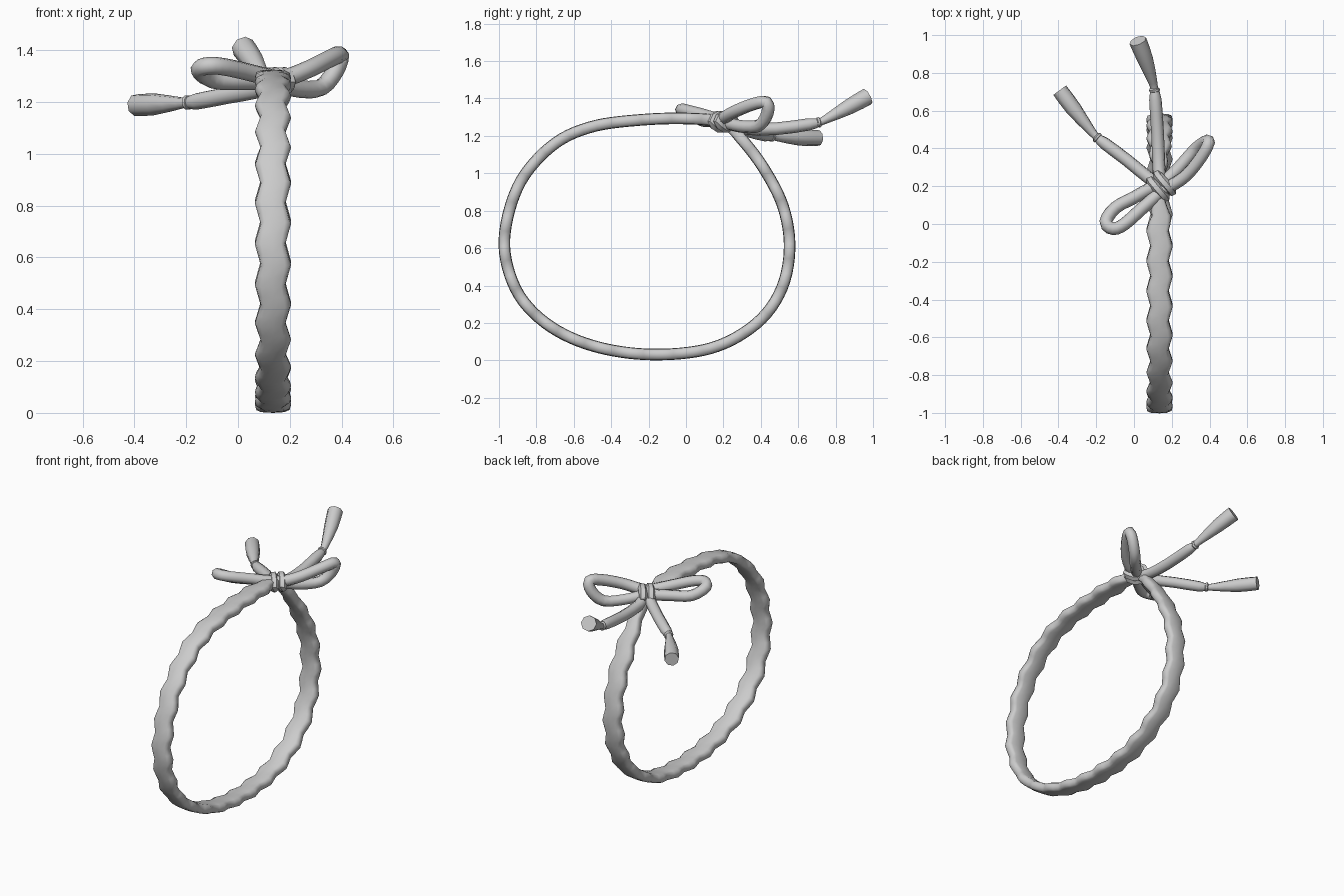
import bpy, bmesh, math
from mathutils import Vector

if "Cube" in bpy.data.objects:
    bpy.data.objects.remove(bpy.data.objects["Cube"])


def spline(pts, sub, closed=False):
    """Catmull-Rom resampling of points of any size."""
    n, out = len(pts), []
    for i in range(n if closed else n - 1):
        idx = [(i + k) % n if closed else min(max(i + k, 0), n - 1) for k in (-1, 0, 1, 2)]
        a, b, c, d = (pts[k] for k in idx)
        for s in range(sub):
            t = s / sub
            out.append(tuple(
                0.5 * (2*q + (r-p)*t + (2*p-5*q+4*r-u)*t*t + (3*q-p-3*r+u)*t**3)
                for p, q, r, u in zip(a, b, c, d)))
    if not closed:
        out.append(tuple(pts[-1]))
    return out


def skin(name, rings, closed=False, angle=50):
    """Join vertex rings with quads, capping open ends."""
    bm = bmesh.new()
    vr = [[bm.verts.new(p) for p in r] for r in rings]
    n, m = len(vr), len(vr[0])
    for i in range(n if closed else n - 1):
        a, b = vr[i], vr[(i + 1) % n]
        for j in range(m):
            bm.faces.new((a[j], a[(j+1) % m], b[(j+1) % m], b[j]))
    if not closed:
        bm.faces.new(vr[0])
        bm.faces.new(vr[-1])
    bmesh.ops.recalc_face_normals(bm, faces=bm.faces)
    me = bpy.data.meshes.new(name)
    bm.to_mesh(me)
    bm.free()
    ob = bpy.data.objects.new(name, me)
    bpy.context.collection.objects.link(ob)
    bpy.context.view_layer.objects.active = ob
    ob.select_set(True)
    bpy.ops.object.shade_smooth_by_angle(angle=math.radians(angle))
    ob.select_set(False)
    return ob


def tube(name, pts, sub=3, closed=False, sides=8):
    """Round cord through (x, y, z, radius) points."""
    path = spline(pts, sub, closed)
    n, rings, side = len(path), [], None
    for i, p in enumerate(path):
        a = path[(i - 1) % n] if closed else path[max(i - 1, 0)]
        b = path[(i + 1) % n] if closed else path[min(i + 1, n - 1)]
        t = (Vector(b[:3]) - Vector(a[:3])).normalized()
        if side is None:
            side = t.cross(Vector((0.13, 0.2, 1)))
        side = (side - t * side.dot(t)).normalized()
        up = t.cross(side)
        rings.append([Vector(p[:3]) + p[3] * (side * math.cos(q) + up * math.sin(q))
                      for q in (2 * math.pi * k / sides for k in range(sides))])
    return skin(name, rings, closed)


# Braided band: flat strap loop with scalloped edges, pinched at the knot
CX = 0.135
loop = [(0.2, 1.27), (0, 1.293), (-0.25, 1.285), (-0.5, 1.25), (-0.7, 1.16), (-0.87, 0.98),
        (-0.955, 0.76), (-0.965, 0.55), (-0.88, 0.33), (-0.7, 0.165), (-0.45, 0.065),
        (-0.15, 0.031), (0.15, 0.07), (0.38, 0.2), (0.51, 0.38), (0.554, 0.6),
        (0.52, 0.82), (0.42, 1.02), (0.3, 1.18)]
fine = spline(loop, 20, True)
fine.append(fine[0])
dist = [0]
for a, b in zip(fine, fine[1:]):
    dist.append(dist[-1] + math.dist(a, b))
SCALLOPS, PER = 28, 4
N, L = SCALLOPS * PER, dist[-1]
center, k = [], 0
for i in range(N):
    s = L * i / N
    while dist[k + 1] < s:
        k += 1
    f = (s - dist[k]) / (dist[k + 1] - dist[k])
    center.append(Vector(fine[k]).lerp(Vector(fine[k + 1]), f))
rings = []
for i, c in enumerate(center):
    t = (center[(i + 1) % N] - center[i - 1]).normalized()
    nrm = Vector((t.y, -t.x))
    s = L * i / N
    pinch = min(1, 0.4 + 0.6 * min(s / 0.2, (L - s) / 0.36))
    ring = []
    for j in range(12):
        q = 2 * math.pi * j / 12
        cx, cy = math.cos(q), math.sin(q)
        wave = math.cos(2 * math.pi * i / PER + (math.pi if cx < 0 else 0))
        u = math.copysign(abs(cx) ** 0.6, cx) * (0.059 + 0.011 * wave) * pinch
        v = math.copysign(abs(cy) ** 0.6, cy) * 0.031
        ring.append((CX + u, c.x + nrm.x * v, c.y + nrm.y * v))
    rings.append(ring)
skin("braided_band", rings, True)

# Bow loops
R = 0.034
tube("bow_loop_right", [p + (R,) for p in [
    (0.12, 0.18, 1.29), (0.19, 0.2, 1.295), (0.28, 0.26, 1.33), (0.36, 0.36, 1.37),
    (0.395, 0.43, 1.38), (0.375, 0.435, 1.32), (0.32, 0.39, 1.255),
    (0.24, 0.3, 1.25), (0.17, 0.23, 1.265), (0.12, 0.18, 1.27)]])
tube("bow_loop_left", [p + (R,) for p in [
    (0.16, 0.19, 1.29), (0.12, 0.15, 1.295), (0.04, 0.08, 1.315), (-0.05, 0.0, 1.335),
    (-0.11, -0.025, 1.34), (-0.15, 0.01, 1.325), (-0.1, 0.085, 1.285),
    (0.0, 0.14, 1.28), (0.09, 0.19, 1.28), (0.15, 0.21, 1.28)]])

# Loose cord ends with flared tassels
tails = {
    "tail_back": [(0.14, 0.2, 1.27, R), (0.132, 0.3, 1.24, R), (0.125, 0.48, 1.238, R),
                  (0.113, 0.66, 1.262, 0.033), (0.108, 0.71, 1.272, 0.021),
                  (0.1, 0.75, 1.29, 0.024), (0.06, 0.87, 1.355, 0.042), (0.02, 0.97, 1.41, 0.047)],
    "tail_left": [(0.14, 0.2, 1.27, R), (0.07, 0.25, 1.245, R), (-0.04, 0.34, 1.225, R),
                  (-0.16, 0.43, 1.202, 0.033), (-0.195, 0.458, 1.198, 0.021),
                  (-0.225, 0.49, 1.195, 0.024), (-0.32, 0.61, 1.19, 0.043), (-0.393, 0.708, 1.188, 0.043)],
}


def ring_cord(name, center, axis, ru, rv, r):
    """Closed cord ring around a given axis; ru sideways, rv upward."""
    axis = Vector(axis).normalized()
    u = axis.cross(Vector((0, 0, 1))).normalized()
    v = u.cross(axis)
    pts = []
    for k in range(10):
        q = math.pi * k / 5
        pts.append(tuple(Vector(center) + u * ru * math.cos(q) + v * rv * math.sin(q)) + (r,))
    return tube(name, pts, 1, True, 6)


for name, pts in tails.items():
    tube(name, pts, 2)
    d = Vector(pts[4][:3]) - Vector(pts[3][:3])
    ring_cord(name + "_wrap", pts[4][:3], d, 0.019, 0.019, 0.011)

# Knot: two cord wraps across the bow
for k, s in enumerate((-0.024, 0.024)):
    ring_cord(f"knot_wrap_{k + 1}", (0.145 + s * 0.75, 0.2 + s * 0.66, 1.278),
              (0.75, 0.66, 0), 0.057, 0.035, 0.026)
